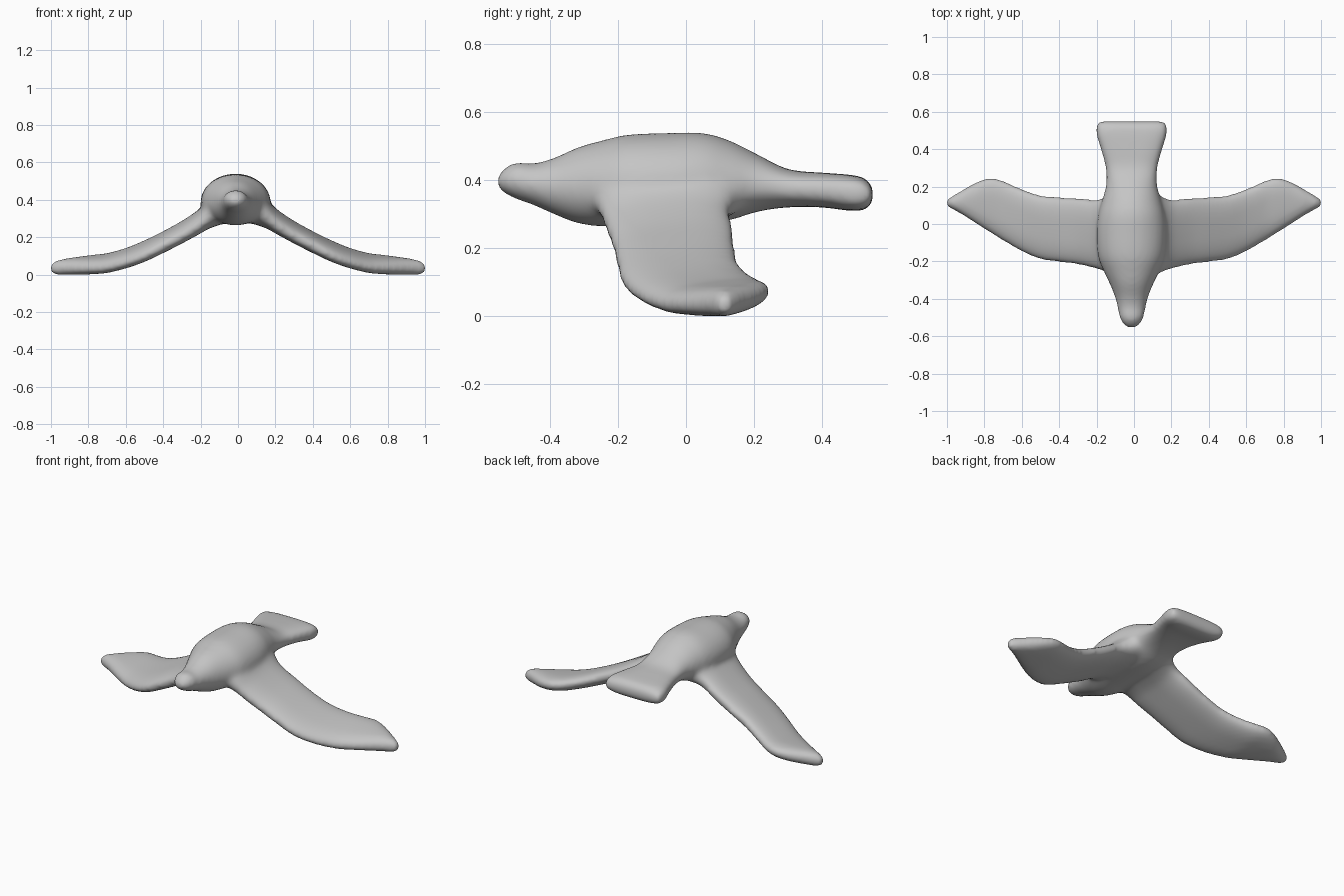
import bpy, bmesh, math

if "Cube" in bpy.data.objects:
    bpy.data.objects.remove(bpy.data.objects["Cube"])

grey = bpy.data.materials.new("plain grey")
grey.diffuse_color = (0.56, 0.56, 0.56, 1)
grey.use_nodes = True
grey.node_tree.nodes["Principled BSDF"].inputs["Base Color"].default_value = grey.diffuse_color

N = 32


def spow(v, e):
    return math.copysign(abs(v) ** e, v)


def refine(rows, k=4):
    """Catmull-Rom interpolation between stations."""
    out = []
    for i in range(len(rows) - 1):
        p0, p1 = rows[max(i - 1, 0)], rows[i]
        p2, p3 = rows[i + 1], rows[min(i + 2, len(rows) - 1)]
        for j in range(k):
            t = j / k
            out.append([0.5 * (2 * b + (c - a) * t + (2 * a - 5 * b + 4 * c - d) * t * t
                               + (3 * b - a - 3 * c + d) * t ** 3)
                        for a, b, c, d in zip(p0, p1, p2, p3)])
    return out + [list(rows[-1])]


def loft(name, rings):
    """Skin a list of closed rings and cap both ends."""
    bm = bmesh.new()
    vr = [[bm.verts.new(p) for p in r] for r in rings]
    for a, b in zip(vr, vr[1:]):
        for i in range(N):
            j = (i + 1) % N
            bm.faces.new((a[i], a[j], b[j], b[i]))
    bm.faces.new(vr[0])
    bm.faces.new(vr[-1])
    bmesh.ops.recalc_face_normals(bm, faces=bm.faces)
    me = bpy.data.meshes.new(name)
    bm.to_mesh(me)
    bm.free()
    ob = bpy.data.objects.new(name, me)
    bpy.context.collection.objects.link(ob)
    return ob


angles = [2 * math.pi * i / N for i in range(N)]

# Body from beak to tail: y, half width, bottom z, top z, squareness, widest level
body_rows = [
    (-0.553, 0.025, 0.385, 0.425, 1, .5), (-0.53, 0.05, 0.368, 0.449, 1, .5),
    (-0.495, 0.066, 0.352, 0.464, 1, .5), (-0.45, 0.075, 0.337, 0.459, 1, .5),
    (-0.39, 0.089, 0.31, 0.475, 1, .5), (-0.32, 0.117, 0.283, 0.506, 1, .48),
    (-0.25, 0.150, 0.274, 0.526, 1, .46), (-0.17, 0.180, 0.276, 0.544, 1, .44),
    (-0.05, 0.188, 0.277, 0.549, 1, .44), (0.05, 0.178, 0.28, 0.549, 1, .44),
    (0.13, 0.157, 0.292, 0.526, 1, .44), (0.21, 0.137, 0.317, 0.486, 0.95, .45),
    (0.30, 0.139, 0.33, 0.442, 0.8, .5), (0.40, 0.165, 0.33, 0.432, 0.65, .5),
    (0.48, 0.188, 0.32, 0.426, 0.55, .5), (0.525, 0.189, 0.322, 0.416, 0.55, .5),
    (0.550, 0.175, 0.345, 0.39, 0.6, .5)]
rings = []
for y, w, lo, hi, e, lv in refine(body_rows):
    c = lo + lv * (hi - lo)
    ring = []
    for t in angles:
        s = math.sin(t)
        ring.append((-0.013 + w * spow(math.cos(t), e), y,
                     c + (hi - c if s > 0 else c - lo) * spow(s, e)))
    rings.append(ring)
parts = [loft("bird", rings)]

# Wing from root to tip: x, front y, back y, middle z, half thickness, upward tilt to the back
wing_rows = [
    (0.06, -0.29, 0.20, 0.385, 0.098, 0), (0.11, -0.275, 0.175, 0.368, 0.095, 0.02),
    (0.16, -0.254, 0.142, 0.332, 0.077, 0.05),
    (0.21, -0.239, 0.130, 0.292, 0.063, 0.08), (0.30, -0.218, 0.140, 0.237, 0.055, 0.1),
    (0.40, -0.205, 0.145, 0.184, 0.052, 0.11), (0.50, -0.190, 0.155, 0.136, 0.049, 0.13),
    (0.60, -0.148, 0.188, 0.098, 0.046, 0.13), (0.70, -0.090, 0.232, 0.072, 0.045, 0.13),
    (0.77, -0.047, 0.247, 0.065, 0.045, 0.13), (0.84, -0.002, 0.226, 0.059, 0.045, 0.12),
    (0.92, 0.050, 0.181, 0.053, 0.043, 0.1), (0.975, 0.08, 0.148, 0.047, 0.037, 0.05),
    (1.004, 0.096, 0.13, 0.044, 0.022, 0)]
for name, s in (("right_wing", 1), ("left_wing", -1)):
    rings = []
    for x, f, b, z, h, tilt in refine(wing_rows):
        a, m = (b - f) / 2, (b + f) / 2
        r = min(h * 1.3, a)
        ring = []
        for t in angles:
            co = math.cos(t)
            y = m + (a - r) * spow(co, 0.5) + r * co
            zz = z + tilt * (y - m) + h * spow(math.sin(t), 0.85)
            ring.append((s * x, y, max(zz, 0.006)))
        rings.append(ring)
    parts.append(loft(name, rings))

# Fuse into one soft clay-like skin
bird = parts[0]
bpy.ops.object.select_all(action='DESELECT')
for p in parts:
    p.select_set(True)
bpy.context.view_layer.objects.active = bird
bpy.ops.object.join()
rm = bird.modifiers.new("fuse", 'REMESH')
rm.mode = 'VOXEL'
rm.voxel_size = 0.012
sm = bird.modifiers.new("soften", 'SMOOTH')
sm.factor = 0.5
sm.iterations = 16
for m in ("fuse", "soften"):
    bpy.ops.object.modifier_apply(modifier=m)

# Stand on the ground and colour
low = min(v.co.z for v in bird.data.vertices)
for v in bird.data.vertices:
    v.co.z -= low
bird.data.materials.clear()
bird.data.materials.append(grey)
for p in bird.data.polygons:
    p.material_index = 0
bpy.ops.object.shade_smooth()
